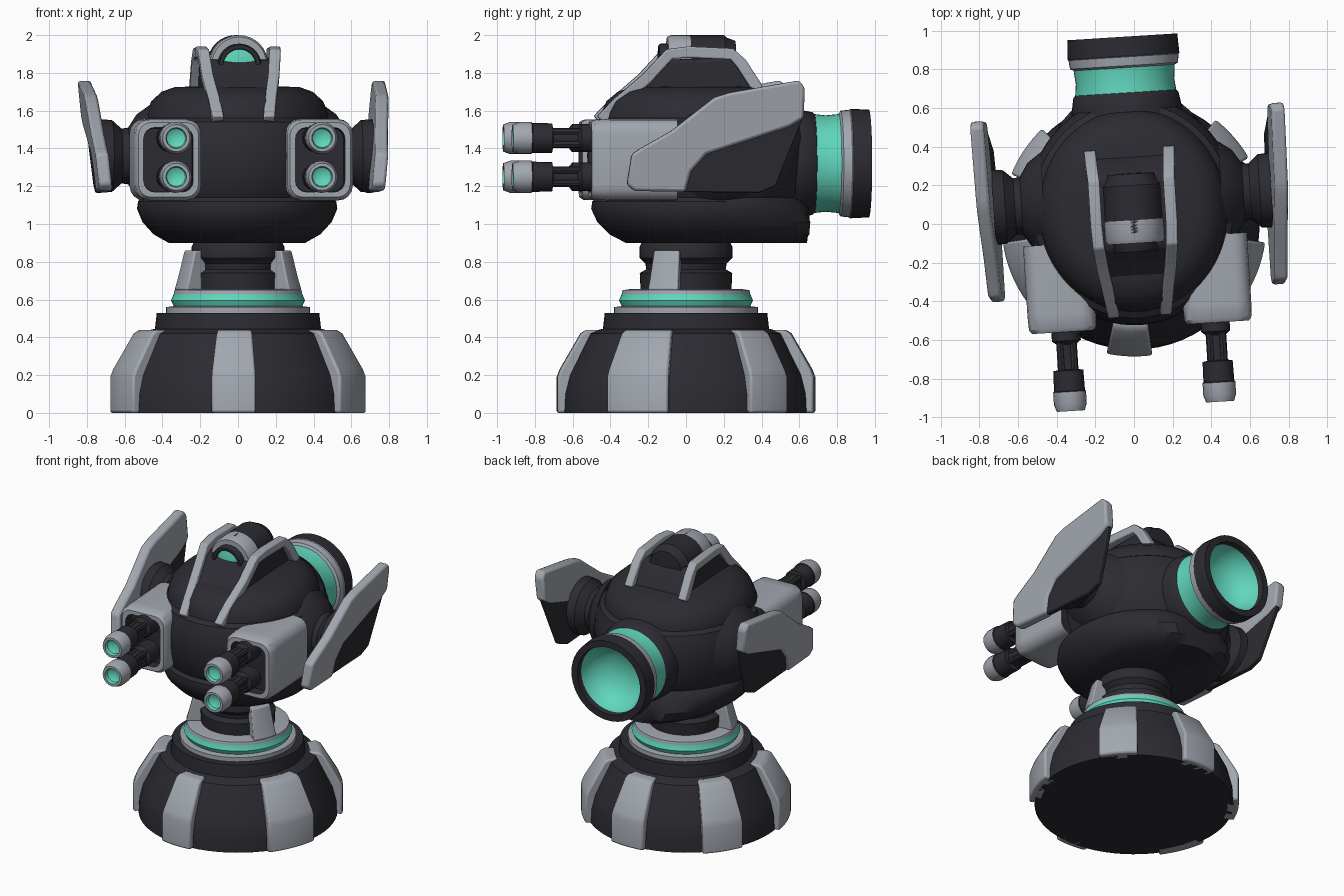
import bpy, bmesh, math
from mathutils import Matrix, Vector

if "Cube" in bpy.data.objects:
    bpy.data.objects.remove(bpy.data.objects["Cube"])

R = math.radians
DARK, GREY, TEAL = 0, 1, 2
MATS = []
for n, c in (("charcoal", (0.024, 0.024, 0.031)), ("light grey", (0.36, 0.385, 0.43)),
             ("teal glow", (0.12, 0.68, 0.51))):
    m = bpy.data.materials.new(n)
    m.diffuse_color = (*c, 1)
    m.use_nodes = True
    m.node_tree.nodes["Principled BSDF"].inputs["Base Color"].default_value = m.diffuse_color
    MATS.append(m)

I = Matrix.Identity(4)
HEAD = Matrix.Rotation(R(3.6), 4, 'Z')      # the whole head is turned slightly
T = lambda x, y, z: Matrix.Translation((x, y, z))
ALONG_FRONT = Matrix.Rotation(R(90), 4, 'X')
ALONG_BACK = Matrix.Rotation(R(-90), 4, 'X')
ALONG_RIGHT = Matrix.Rotation(R(90), 4, 'Y')
side = lambda s: HEAD @ Matrix.Scale(s, 4, (1, 0, 0))


def finish(bm, name, mtx=I, bevel=0, angle=35):
    bmesh.ops.remove_doubles(bm, verts=bm.verts, dist=1e-5)
    bm.transform(mtx)
    bmesh.ops.recalc_face_normals(bm, faces=bm.faces)
    me = bpy.data.meshes.new(name)
    bm.to_mesh(me)
    bm.free()
    for m in MATS:
        me.materials.append(m)
    me.shade_smooth()
    me.set_sharp_from_angle(angle=R(angle))
    ob = bpy.data.objects.new(name, me)
    bpy.context.collection.objects.link(ob)
    if bevel:
        b = ob.modifiers.new("bevel", 'BEVEL')
        b.width, b.segments, b.limit_method = bevel, 2, 'ANGLE'
    return ob


def lathe(name, pts, mats, mtx=I, steps=48, reshape=None, angle=35):
    """Turn a (radius, height) profile; mats gives one colour per segment."""
    bm = bmesh.new()
    rows = [[bm.verts.new((r * math.cos(k * math.tau / steps), r * math.sin(k * math.tau / steps), z))
             for k in range(steps)] for r, z in pts]
    for i in range(len(pts) - 1):
        mi = mats if isinstance(mats, int) else mats[i]
        for k in range(steps):
            j = (k + 1) % steps
            f = bm.faces.new((rows[i][k], rows[i][j], rows[i + 1][j], rows[i + 1][k]))
            f.material_index = mi
    if reshape:
        for v in bm.verts:
            reshape(v.co)
    return finish(bm, name, mtx, angle=angle)


def loft(name, rings, mat, mtx=I, bevel=0):
    """Skin closed rings of points, with end caps."""
    bm = bmesh.new()
    vs = [[bm.verts.new(p) for p in ring] for ring in rings]
    n = len(vs[0])
    for a, b in zip(vs, vs[1:]):
        for k in range(n):
            bm.faces.new((a[k], a[(k + 1) % n], b[(k + 1) % n], b[k]))
    bm.faces.new(vs[0])
    bm.faces.new(vs[-1])
    for f in bm.faces:
        f.material_index = mat
    return finish(bm, name, mtx, bevel)


def sector(name, prof, mid, half, mat, bevel=0.012):
    """A slice of a turned closed profile."""
    angs = [R(mid + half * (k / 4 - 1)) for k in range(9)]
    return loft(name, [[(r * math.cos(a), r * math.sin(a), z) for r, z in prof] for a in angs], mat, bevel=bevel)


def prism(name, outline, x0, x1, mat, mtx=I, bevel=0, lean=0):
    """Extrude a (y, z) outline along x, leaning outward with height."""
    return loft(name, [[(x + lean * (z - 1.45), y, z) for y, z in outline] for x in (x0, x1)], mat, mtx, bevel)


def rail(name, path, w, t, mtx):
    """Flat bar following a path of (x, y, z) points."""
    rings = []
    for i, p in enumerate(path):
        a, b = Vector(path[max(i - 1, 0)]), Vector(path[min(i + 1, len(path) - 1)])
        d = b - a
        nrm = Vector((0, -d.z, d.y)).normalized() * t / 2
        p, wx = Vector(p), Vector((w / 2, 0, 0))
        rings.append([p - wx - nrm, p + wx - nrm, p + wx + nrm, p - wx + nrm])
    return loft(name, rings, GREY, mtx, 0.008)


# ---- base: skirt, collar, glowing ring, neck
lathe("base_skirt", [(0, 0), (.65, 0), (.645, .1), (.62, .2), (.51, .42), (.46, .44), (.44, .445),
                     (.43, .53), (.37, .53)], DARK, steps=64, angle=25)
lathe("base_ring", [(.3, .525), (.38, .53), (.38, .56), (.34, .565), (.355, .595), (.34, .63), (.34, .635),
                    (.335, .65), (.3, .655), (.2, .655)],
      [GREY, GREY, GREY, TEAL, TEAL, GREY, GREY, GREY, GREY], steps=64)
lathe("neck", [(.24, .64), (.245, .74), (.21, .76), (.215, .79), (.245, .82), (.245, .88), (.22, .93)], DARK)
RIB = [(.6, 0), (.685, 0), (.685, .19), (.67, .23), (.56, .42), (.53, .44), (.46, .44), (.56, .2)]
for i, (a, h) in enumerate(((-92, 10), (-23, 15), (41, 11), (90, 11), (146, 12), (202, 14))):
    sector("base_rib_%d" % i, RIB, a, h, GREY)
for i, a in enumerate((-22, 202)):
    sector("neck_bracket_%d" % i, [(.2, .65), (.34, .65), (.325, .7), (.285, .86), (.22, .86)], a, 15, GREY, .008)


# ---- main body
def egg(co):
    co.y = .07 + co.y * 1.08
    if co.y > .07 and co.z < 1.1:                     # the underside reaches further back
        co.y = min(co.y * (1 + (1.1 - co.z) * 2), .645)


lathe("body", [(0, .9), (.36, .9), (.44, .945), (.5, 1.01), (.53, 1.08), (.525, 1.12), (.505, 1.14), (.52, 1.17),
               (.545, 1.27), (.55, 1.36), (.545, 1.46), (.515, 1.54), (.485, 1.56), (.48, 1.59), (.455, 1.65),
               (.4, 1.7), (.33, 1.725), (0, 1.735)], DARK, HEAD, 64, egg)

# ---- rear thruster with a hollow glowing bowl
lathe("thruster", [(.3, .45), (.285, .6), (.272, .67), (.262, .68), (.255, .74), (.262, .81), (.28, .82),
                   (.285, .865), (.29, .87), (.285, .97), (.24, .97), (.235, .93), (.2, .84), (.12, .78), (0, .76)],
      [DARK, DARK, DARK, TEAL, TEAL, GREY, GREY, GREY, DARK, DARK, DARK, TEAL, TEAL, TEAL],
      HEAD @ T(0, 0, 1.32) @ ALONG_BACK)

# ---- top sensor: housing, hood, eye
prism("sensor_housing", [(-.42, 1.6), (-.3, 1.69), (-.12, 1.87), (.24, 1.88), (.28, 1.85), (.36, 1.7), (.3, 1.6)],
      -.19, .19, DARK, HEAD, .02)
lathe("sensor_dome", [(.15, -.05), (.15, .2), (.135, .22), (.12, .26), (0, .265)], DARK,
      HEAD @ T(0, 0, 1.85) @ ALONG_BACK, 32)
lathe("sensor_hood", [(.11, -.1), (.145, -.1), (.155, -.08), (.155, .02), (.14, .025)], GREY,
      HEAD @ T(0, 0, 1.845) @ ALONG_BACK, 32)
lathe("sensor_eye", [(.115, .03), (.115, .135), (.108, .145), (.088, .145), (.085, .125), (.05, .133), (0, .136)],
      [DARK, DARK, DARK, DARK, TEAL, TEAL], HEAD @ T(0, 0, 1.84) @ ALONG_FRONT, 32)

TIP = [(.05, .87), (.05, .93)]
for s, label in ((1, "right"), (-1, "left")):
    M = side(s)
    # sensor side rails
    rail("sensor_rail_" + label, [(.135, -.46, 1.55), (.15, -.36, 1.65), (.175, -.22, 1.77), (.19, -.1, 1.9),
                                  (.195, 0, 1.91), (.195, .23, 1.9), (.2, .28, 1.85), (.205, .37, 1.71)], .06, .06, M)
    # spool shaped arm and side shield
    lathe("arm_" + label, [(.27, .46), (.22, .53), (.15, .575), (.145, .61), (.19, .66), (.195, .72), (0, .72)],
          DARK, M @ T(0, .13, 1.36) @ ALONG_RIGHT, 32)
    prism("shield_" + label, [(-.36, 1.21), (-.335, 1.37), (-.29, 1.4), (-.13, 1.49), (.1, 1.67), (.18, 1.695),
                              (.55, 1.76), (.58, 1.72), (.575, 1.56), (.5, 1.515), (.06, 1.37), (-.02, 1.28),
                              (-.05, 1.17), (-.32, 1.175)], .715, .785, GREY, M, .015, .1)
    prism("shield_panel_" + label, [(-.06, 1.17), (-.03, 1.28), (.05, 1.38), (.5, 1.525), (.57, 1.56), (.43, 1.2),
                                    (.34, 1.165)], .725, .765, DARK, M, .008, .1)
    # gun pod: rounded shell with a recessed dark front
    ring = []
    for cx, cz, a0 in ((.505, 1.48, 0), (.3, 1.48, 90), (.3, 1.2, 180), (.505, 1.2, 270)):
        ring += [(cx + .075 * math.cos(R(a0 + k * 22.5)), cz + .075 * math.sin(R(a0 + k * 22.5))) for k in range(5)]
    bm = bmesh.new()

    def loop(y, k):
        return [bm.verts.new((.4025 + (x - .4025) * k, y, 1.34 + (z - 1.34) * (1 + (k - 1) * .8)))
                for x, z in ring]
    loops = [loop(-.08, 1), loop(-.44, 1), loop(-.515, .98), loop(-.535, .9), loop(-.535, .74), loop(-.47, .72)]
    for i, (a, b) in enumerate(zip(loops, loops[1:])):
        for k in range(20):
            f = bm.faces.new((a[k], a[(k + 1) % 20], b[(k + 1) % 20], b[k]))
            f.material_index = DARK if i == 4 else GREY
    bm.faces.new(loops[-1])
    bm.faces.new(loops[0])
    finish(bm, "gun_pod_" + label, M)
    # twin guns
    for z, level in ((1.25, "lower"), (1.455, "upper")):
        G = M @ T(.387, 0, z) @ ALONG_FRONT
        lathe("gun_%s_%s" % (level, label),
              [(.075, .45), (.075, .58), (.05, .6), (.05, .73), (.078, .735), (.08, .84), (.085, .845), (.085, .91),
               (.072, .945), (.055, .945), (.05, .92), (0, .89)],
              [DARK, DARK, DARK, DARK, DARK, DARK, GREY, GREY, GREY, TEAL, TEAL], G, 20)
        for k in range(4):                            # barrel cluster rods
            a = R(45 + 90 * k)
            lathe("gun_rod_%s_%s_%d" % (level, label, k), [(.02, .55), (.02, .74)], DARK,
                  G @ T(.047 * math.cos(a), .047 * math.sin(a), 0), 8)
